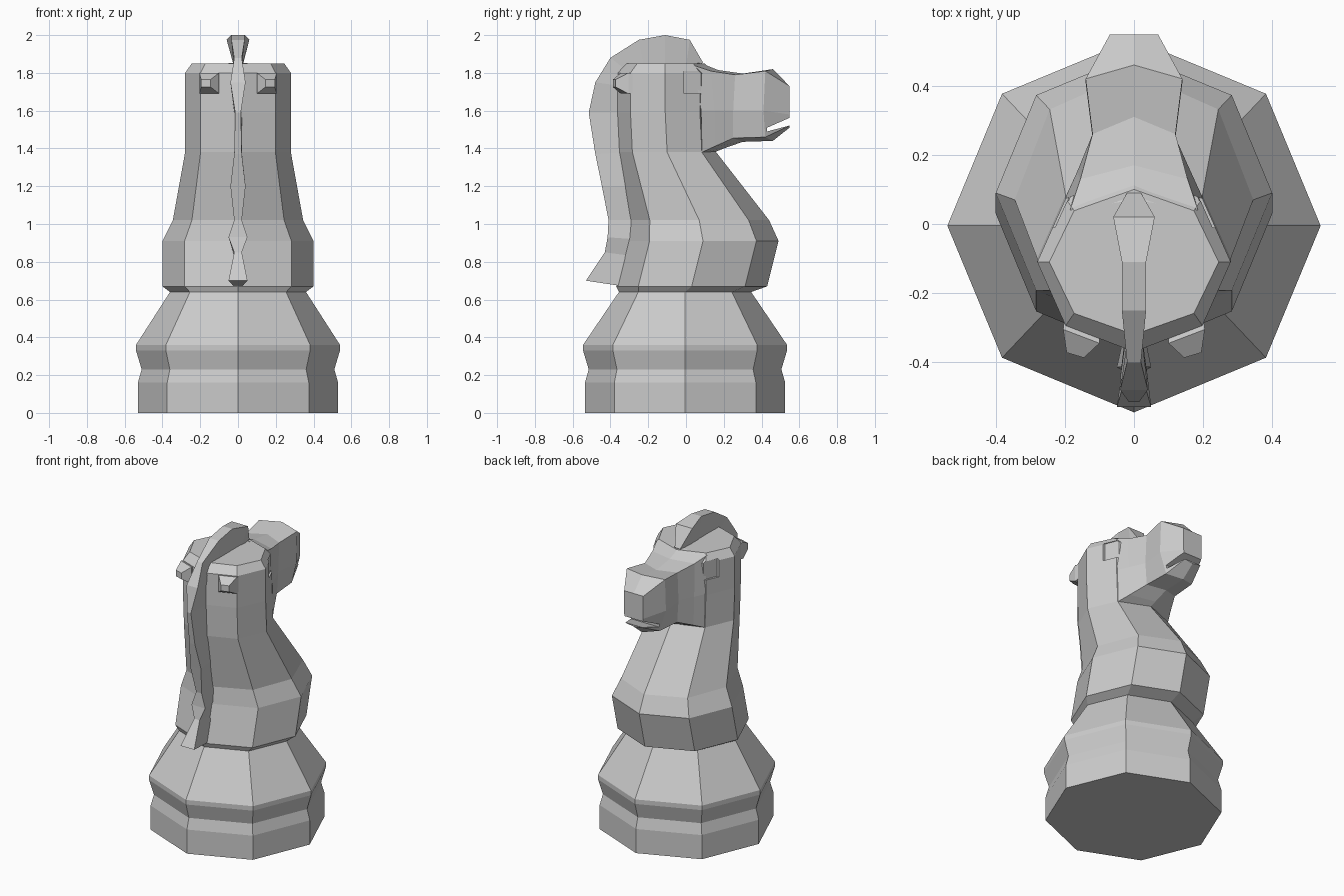
import bpy, bmesh
from math import sin, cos, pi


def loft(name, rings):
    """Flat-shaded closed skin through rings of equal point count."""
    bm = bmesh.new()
    loops = [[bm.verts.new(p) for p in ring] for ring in rings]
    n = len(loops[0])
    for a, b in zip(loops, loops[1:]):
        for i in range(n):
            j = (i + 1) % n
            bm.faces.new((a[i], a[j], b[j], b[i]))
    bm.faces.new(loops[0])
    bm.faces.new(loops[-1])
    bmesh.ops.recalc_face_normals(bm, faces=bm.faces)
    mesh = bpy.data.meshes.new(name)
    bm.to_mesh(mesh)
    bm.free()
    ob = bpy.data.objects.new(name, mesh)
    bpy.context.collection.objects.link(ob)
    return ob


def octagon(z, cy, rx, ry):
    return [(rx * cos(i * pi / 4), cy + ry * sin(i * pi / 4), z) for i in range(8)]


def cut(target, cutter):
    cutter.hide_render = True
    cutter.hide_set(True)
    mod = target.modifiers.new("cut", 'BOOLEAN')
    mod.operation = 'DIFFERENCE'
    mod.solver = 'EXACT'
    mod.object = cutter


# Turned base and neck: (z, centre y, x radius, y radius)
body = loft("base_and_neck", [octagon(*r) for r in [
    (0.00, -0.005, 0.53, 0.53), (0.16, -0.005, 0.53, 0.53),
    (0.23, -0.005, 0.51, 0.51), (0.33, -0.005, 0.54, 0.54),
    (0.36, -0.005, 0.54, 0.54), (0.64, -0.005, 0.36, 0.35),
    (0.67, 0.03, 0.40, 0.40), (0.91, 0.09, 0.40, 0.40),
    (1.02, 0.07, 0.345, 0.37), (1.38, -0.10, 0.28, 0.26),
    (1.59, -0.11, 0.28, 0.26), (1.80, -0.11, 0.28, 0.26),
    (1.85, -0.11, 0.245, 0.21)]])


# Head and muzzle: half sections of (x, y, z), mirrored in x
def section(half):
    return half + [(-x, y, z) for x, y, z in half[-2:0:-1]]


head = loft("head", [section(h) for h in [
    [(0, 0.07, 1.855), (0.185, 0.04, 1.84), (0.197, 0.08, 1.60), (0.195, 0.085, 1.38), (0, 0.15, 1.38)],
    [(0, 0.17, 1.815), (0.155, 0.13, 1.81), (0.165, 0.15, 1.60), (0.16, 0.15, 1.41), (0, 0.20, 1.40)],
    [(0, 0.31, 1.795), (0.12, 0.26, 1.79), (0.12, 0.25, 1.60), (0.11, 0.25, 1.455), (0, 0.30, 1.435)],
    [(0, 0.46, 1.82), (0.14, 0.42, 1.81), (0.14, 0.41, 1.60), (0.10, 0.42, 1.46), (0, 0.46, 1.44)],
    [(0, 0.548, 1.73), (0.07, 0.548, 1.73), (0.07, 0.548, 1.58), (0.06, 0.548, 1.52), (0, 0.548, 1.51)]]])

# Mouth slit
mouth = [(0.43, 1.49), (0.43, 1.51), (0.60, 1.585), (0.60, 1.535)]
cut(head, loft("mouth_cutter", [[(x, y, z) for y, z in mouth] for x in (-0.3, 0.3)]))

for s, side in ((1, "right"), (-1, "left")):
    # Square eye socket sunk into the slanted cheek
    eye = [(-0.01, 1.69), (0.09, 1.69), (0.09, 1.81), (-0.01, 1.81)]
    cut(body, loft(side + "_eye_cutter", [
        [(s * (0.236 - 0.4 * y - 0.02 + d), y, z) for y, z in eye] for d in (0, 0.2)]))

    # Stubby tapered ear
    loft(side + "_ear", [
        [(s * x, y, z) for x, y, z in
         ((xa, ya, za), (xb, yb, za), (xb, yb, zb), (xa, ya, zb))]
        for xa, ya, xb, yb, za, zb in (
            (0.10, -0.30, 0.20, -0.26, 1.70, 1.79),
            (0.10, -0.345, 0.205, -0.305, 1.69, 1.80),
            (0.145, -0.387, 0.195, -0.372, 1.725, 1.765))])

# Mane crest: (outer y, outer z, half width, inner y, inner z)
mane = [(-0.53, 0.70, 0.05, -0.33, 0.67), (-0.43, 0.85, 0.02, -0.28, 0.83),
        (-0.415, 0.93, 0.05, -0.28, 0.92), (-0.41, 1.02, 0.02, -0.27, 1.02),
        (-0.445, 1.20, 0.04, -0.30, 1.20), (-0.48, 1.37, 0.02, -0.33, 1.38),
        (-0.515, 1.59, 0.015, -0.34, 1.59), (-0.48, 1.75, 0.04, -0.34, 1.73),
        (-0.40, 1.88, 0.02, -0.30, 1.80), (-0.25, 1.975, 0.035, -0.22, 1.83),
        (-0.11, 2.00, 0.035, -0.11, 1.83), (0.02, 1.975, 0.06, 0.00, 1.83),
        (0.09, 1.855, 0.02, 0.05, 1.82)]
loft("mane", [[(-w, y, z), (w, y, z), (0.02, iy, iz), (-0.02, iy, iz)]
              for y, z, w, iy, iz in mane])
